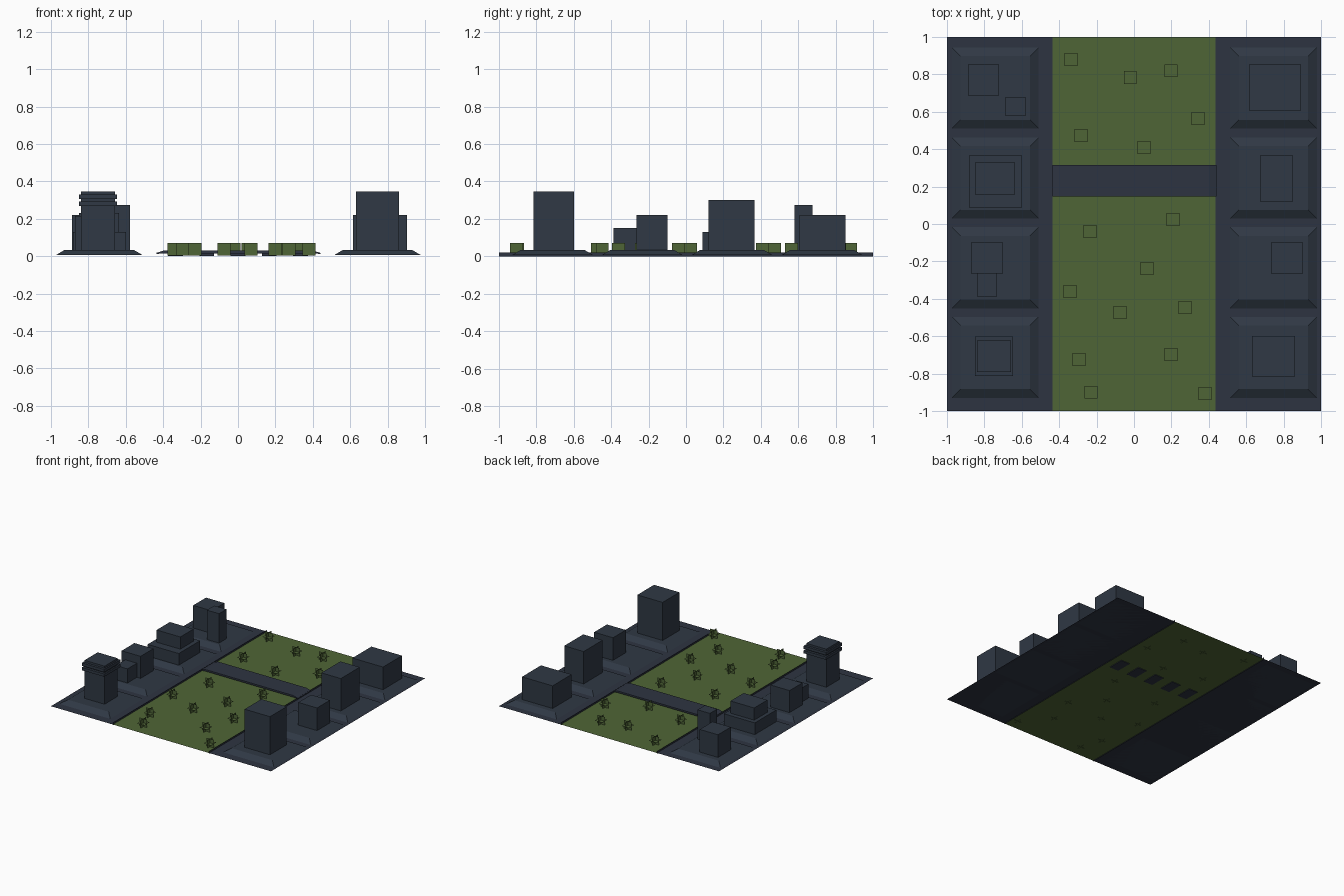
import bpy, bmesh

if "Cube" in bpy.data.objects:
    bpy.data.objects.remove(bpy.data.objects["Cube"])


def material(name, rgb):
    m = bpy.data.materials.new(name)
    m.diffuse_color = (*rgb, 1)
    m.use_nodes = True
    m.node_tree.nodes["Principled BSDF"].inputs["Base Color"].default_value = m.diffuse_color
    return m


SLATE = material("slate", (0.029, 0.040, 0.058))
PAVING = material("paving", (0.027, 0.034, 0.053))
GREEN = material("grass green", (0.078, 0.130, 0.037))


def finish(bm, name, mat):
    me = bpy.data.meshes.new(name)
    bm.to_mesh(me)
    bm.free()
    me.materials.append(mat)
    ob = bpy.data.objects.new(name, me)
    bpy.context.collection.objects.link(ob)
    return ob


def add_box(bm, x0, x1, y0, y1, z0, z1, inset=0.0):
    """Box whose top may be inset to make a sloped pad."""
    low = [(x0, y0), (x1, y0), (x1, y1), (x0, y1)]
    i = inset
    high = [(x0 + i, y0 + i), (x1 - i, y0 + i), (x1 - i, y1 - i), (x0 + i, y1 - i)]
    a = [bm.verts.new((*p, z0)) for p in low]
    b = [bm.verts.new((*p, z1)) for p in high]
    bm.faces.new(a[::-1])
    bm.faces.new(b)
    for k in range(4):
        n = (k + 1) % 4
        bm.faces.new((a[k], a[n], b[n], b[k]))


def add_quad(bm, *pts):
    bm.faces.new([bm.verts.new(p) for p in pts])


def box(name, mat, *dims, inset=0.0):
    bm = bmesh.new()
    add_box(bm, *dims, inset=inset)
    return finish(bm, name, mat)


def sheet(name, mat, x0, x1, z):
    bm = bmesh.new()
    add_quad(bm, (x0, -1, z), (x1, -1, z), (x1, 1, z), (x0, 1, z))
    return finish(bm, name, mat)


# Ground: central lawn, paved bands and thin curb walls
EDGE = 0.437
LEVEL = 0.006
sheet("lawn", GREEN, -EDGE, EDGE, LEVEL)
for side, s in (("left", -1), ("right", 1)):
    sheet(side + "_paving", PAVING, min(s, s * EDGE), max(s, s * EDGE), LEVEL)
    bm = bmesh.new()
    x = s * EDGE
    pts = [(x, -1, 0), (x, -1, 0.02), (x, 1, 0.02), (x, 1, 0)]
    add_quad(bm, *(pts if s < 0 else pts[::-1]))
    finish(bm, side + "_curb", PAVING)

# Sloped building pads
for side, cx in (("left", -0.742), ("right", 0.746)):
    for i, cy in enumerate((0.727, 0.246, -0.234, -0.713)):
        box(f"{side}_pad_{i + 1}", SLATE, cx - 0.232, cx + 0.232,
            cy - 0.217, cy + 0.217, LEVEL, 0.034, inset=0.047)

# Buildings: x range, y range, height
BUILDINGS = {
    "corner_block": (-0.888, -0.722, 0.687, 0.853, 0.22),
    "corner_tower": (-0.69, -0.578, 0.58, 0.676, 0.275),
    "stepped_base": (-0.882, -0.60, 0.088, 0.366, 0.13),
    "stepped_top": (-0.85, -0.635, 0.158, 0.329, 0.23),
    "annexed_block": (-0.872, -0.70, -0.265, -0.099, 0.215),
    "annex": (-0.84, -0.733, -0.388, -0.265, 0.15),
    "ringed_tower": (-0.84, -0.658, -0.792, -0.622, 0.347),
    "wide_block": (0.615, 0.893, 0.607, 0.853, 0.22),
    "mid_tower": (0.674, 0.85, 0.12, 0.366, 0.30),
    "small_block": (0.733, 0.904, -0.265, -0.099, 0.22),
    "tall_block": (0.631, 0.861, -0.815, -0.598, 0.347),
}
for name, (x0, x1, y0, y1, h) in BUILDINGS.items():
    box(name, SLATE, x0, x1, y0, y1, 0.03, h)
for i, z in enumerate((0.27, 0.307)):
    box(f"tower_ring_{i + 1}", SLATE, -0.851, -0.647, -0.812, -0.602, z, z + 0.023)

# Crossing deck from a side profile, with five piers below
bm = bmesh.new()
profile = [(-0.437, 0.012), (-0.4, 0.016), (0.4, 0.016), (0.442, 0.012),
           (0.442, 0.018), (0.4, 0.03), (-0.4, 0.03), (-0.437, 0.018)]
face = bm.faces.new([bm.verts.new((x, 0.147, z)) for x, z in profile])
ext = bmesh.ops.extrude_face_region(bm, geom=[face], use_keep_orig=True)
bmesh.ops.translate(bm, vec=(0, 0.168, 0),
                    verts=[v for v in ext["geom"] if isinstance(v, bmesh.types.BMVert)])
bmesh.ops.recalc_face_normals(bm, faces=bm.faces)
finish(bm, "crossing_deck", PAVING)
for i in range(5):
    x = (i - 2) * 0.167
    box(f"pier_{i + 1}", PAVING, x - 0.04, x + 0.04, 0.165, 0.297, 0.001, 0.018)

# Shrubs: three crossed square cards each
SHRUBS = [(-.337, .88), (-.02, .783), (.198, .82), (.342, .564), (-.283, .473),
          (.053, .409), (.209, .024), (-.235, -.04), (.07, -.238), (-.342, -.361),
          (-.075, -.473), (.273, -.447), (-.294, -.725), (.198, -.698),
          (-.23, -.90), (.38, -.906)]
R, CZ = 0.034, 0.038
for i, (x, y) in enumerate(SHRUBS):
    bm = bmesh.new()
    corners = [(-R, -R), (R, -R), (R, R), (-R, R)]
    add_quad(bm, *[(x + a, y + b, CZ) for a, b in corners])
    add_quad(bm, *[(x + a, y, CZ + b) for a, b in corners])
    add_quad(bm, *[(x, y + a, CZ + b) for a, b in corners])
    finish(bm, f"shrub_{i + 1}", GREEN)
